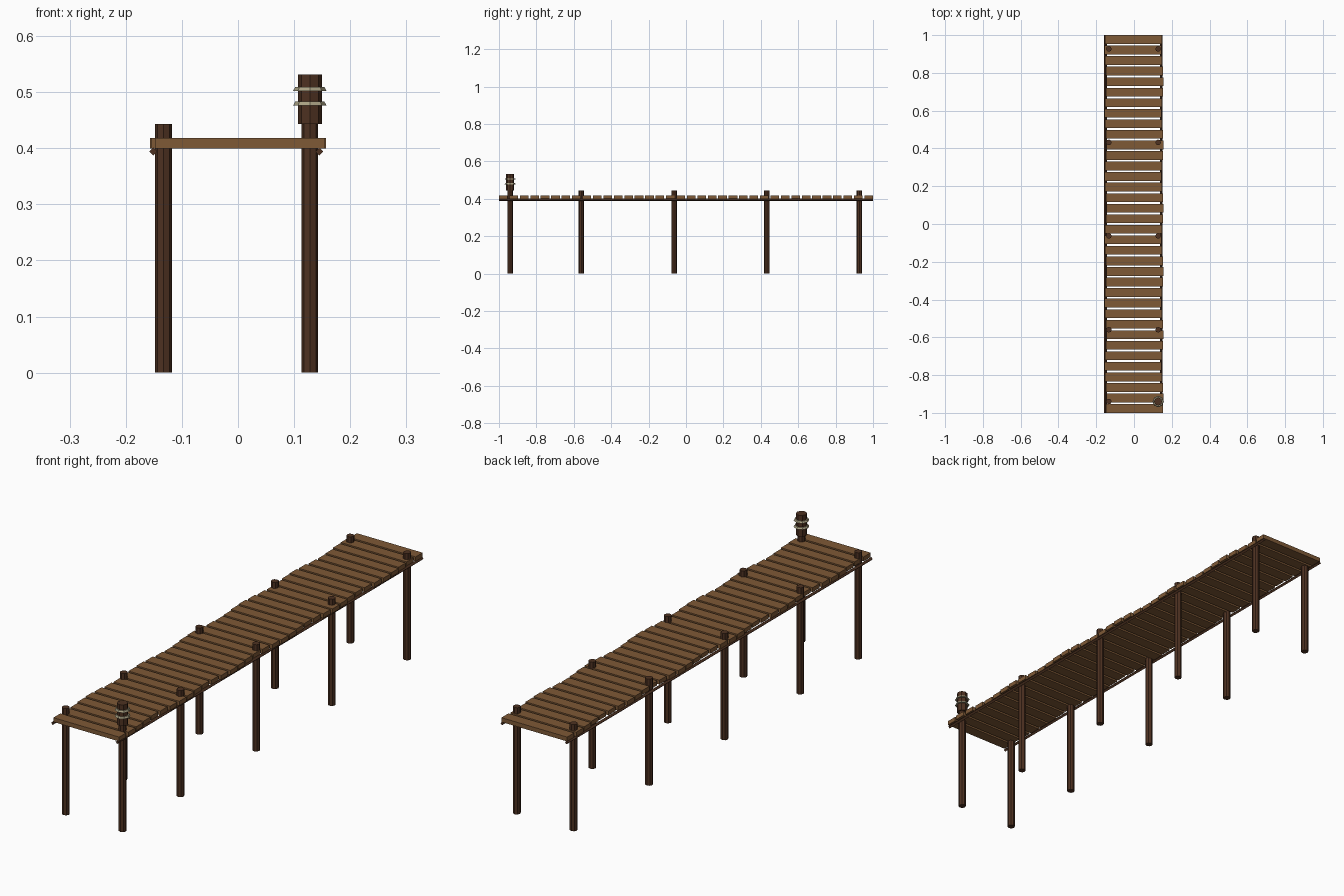
import bpy
from math import sin, pi

if "Cube" in bpy.data.objects:
    bpy.data.objects.remove(bpy.data.objects["Cube"])


def material(name, rgb):
    m = bpy.data.materials.new(name)
    m.use_nodes = True
    color = (*rgb, 1)
    m.diffuse_color = color
    m.node_tree.nodes["Principled BSDF"].inputs["Base Color"].default_value = color
    return m


plank_wood = material("plank wood", (0.21, 0.10, 0.037))
dark_wood = material("dark wood", (0.075, 0.031, 0.015))
rope = material("pale rope", (0.40, 0.36, 0.23))


def finish(name, mat):
    ob = bpy.context.object
    ob.name = name
    ob.data.materials.append(mat)
    return ob


def prism(name, mat, x, y, z0, z1, r0, r1=None):
    """Upright eight-sided column from z0 to z1."""
    bpy.ops.mesh.primitive_cone_add(
        vertices=8, radius1=r0, radius2=r1 or r0, depth=z1 - z0,
        location=(x, y, (z0 + z1) / 2))
    return finish(name, mat)


# Deck planks, laid with a slight sideways wander
COUNT, WIDTH = 36, 0.046
pitch = (2 - WIDTH) / (COUNT - 1)
for i in range(COUNT):
    shift = 0.006 * sin(2 * pi * (i - 2.5) / 6)
    bpy.ops.mesh.primitive_cube_add(
        size=1, location=(shift, 1 - WIDTH / 2 - i * pitch, 0.409))
    bpy.context.object.scale = (0.302, WIDTH, 0.018)
    bpy.ops.object.transform_apply(location=False, rotation=False, scale=True)
    finish(f"plank_{i + 1}", plank_wood)

# Thin diamond-section rails beneath the plank ends
for side, x in (("right", -0.151), ("left", 0.145)):
    bpy.ops.mesh.primitive_cylinder_add(
        vertices=4, radius=0.007, depth=2, location=(x, 0, 0.394),
        rotation=(pi / 2, 0, 0))
    finish(f"rail_{side}", dark_wood)

# Pairs of posts rising through the deck
POST_Y = (-0.94, -0.56, -0.063, 0.432, 0.927)
for side, x in (("right", -0.133), ("left", 0.128)):
    for n, y in enumerate(POST_Y):
        prism(f"post_{side}_{n + 1}", dark_wood, x, y, 0, 0.443, 0.015)

# Mooring bollard on the front left post, wrapped with two rope rings
x, y = 0.128, POST_Y[0]
prism("bollard", dark_wood, x, y, 0.443, 0.531, 0.0215)
for n, z in enumerate((0.476, 0.502)):
    prism(f"rope_ring_{n + 1}", rope, x, y, z, z + 0.007, 0.030, 0.026)
